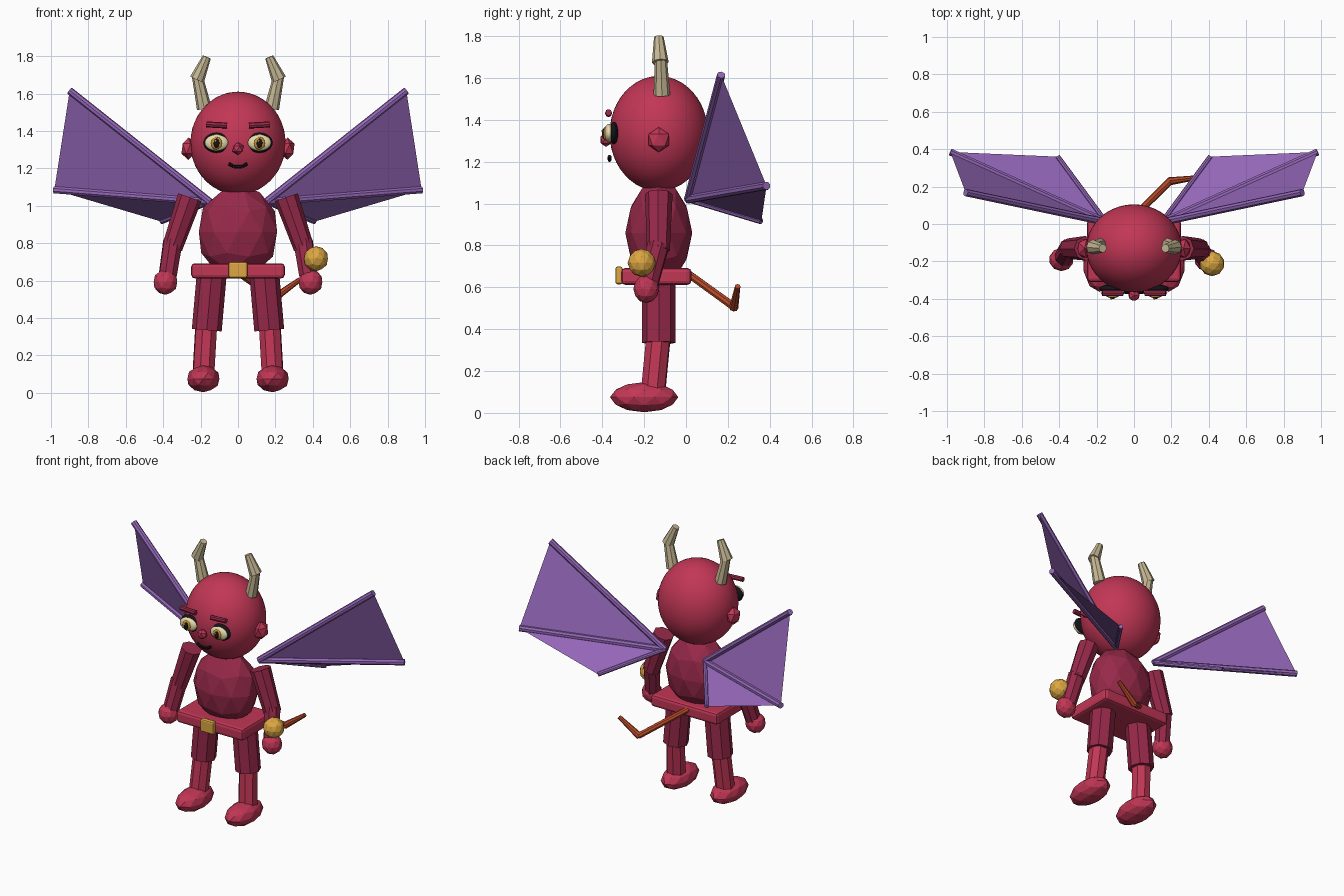
import bpy, bmesh, math
from mathutils import Vector

if "Cube" in bpy.data.objects:
    bpy.data.objects.remove(bpy.data.objects["Cube"])


def material(name, r, g, b):
    m = bpy.data.materials.new(name)
    m.diffuse_color = [(c / 255) ** 2.2 for c in (r, g, b)] + [1]
    m.use_nodes = True
    m.node_tree.nodes["Principled BSDF"].inputs["Base Color"].default_value = m.diffuse_color
    return m


RED = material("bright red", 192, 57, 86)
DARK = material("deep red", 150, 45, 75)
PURPLE = material("wing purple", 146, 102, 182)
GOLD = material("gold", 220, 166, 68)
BONE = material("horn beige", 196, 182, 146)
CREAM = material("eye cream", 232, 220, 170)
BLACK = material("black", 26, 26, 32)
AMBER = material("iris amber", 205, 145, 50)
RUST = material("tail rust", 182, 75, 45)


def finish(name, bm, mat, smooth=False):
    me = bpy.data.meshes.new(name)
    bm.to_mesh(me)
    bm.free()
    me.materials.append(mat)
    for p in me.polygons:
        p.use_smooth = smooth
    ob = bpy.data.objects.new(name, me)
    bpy.context.collection.objects.link(ob)
    return ob


def blob(name, center, radii, mat, sub=2, smooth=False):
    bm = bmesh.new()
    bmesh.ops.create_icosphere(bm, subdivisions=sub, radius=1)
    for v in bm.verts:
        v.co = Vector([v.co[i] * radii[i] + center[i] for i in range(3)])
    return finish(name, bm, mat, smooth)


def limb(name, a, b, r1, r2, mat, sides=8):
    a, b = Vector(a), Vector(b)
    bm = bmesh.new()
    bmesh.ops.create_cone(bm, cap_ends=True, segments=sides,
                          radius1=r1, radius2=r2, depth=(b - a).length)
    rot = Vector((0, 0, 1)).rotation_difference(b - a).to_matrix()
    for v in bm.verts:
        v.co = rot @ v.co + (a + b) / 2
    return finish(name, bm, mat)


def box(name, center, size, bevel, mat):
    bm = bmesh.new()
    bmesh.ops.create_cube(bm, size=1)
    for v in bm.verts:
        v.co = Vector([v.co[i] * size[i] + center[i] for i in range(3)])
    bmesh.ops.bevel(bm, geom=bm.edges[:], offset=bevel, segments=2,
                    profile=0.5, affect='EDGES')
    return finish(name, bm, mat)


# Head, torso and belt
blob("head", (0, -0.13, 1.335), (0.255, 0.235, 0.275), RED, 4, True)
blob("nose", (0, -0.382, 1.305), (0.034, 0.032, 0.034), RED, 1)
blob("torso", (0, -0.13, 0.86), (0.22, 0.16, 0.25), DARK)
box("belt", (0, -0.142, 0.652), (0.5, 0.335, 0.08), 0.018, RED)
box("buckle", (0, -0.32, 0.657), (0.1, 0.034, 0.085), 0.01, GOLD)

# Smile made of short rods
smile = [(-0.05, 1.225), (-0.022, 1.208), (0.022, 1.208), (0.05, 1.225)]
for p, q in zip(smile, smile[1:]):
    limb("mouth", (p[0], -0.365, p[1]), (q[0], -0.365, q[1]), 0.009, 0.009, BLACK)

for s, side in ((-1, "left"), (1, "right")):
    # Face
    ex, ez = s * 0.115, 1.337
    blob(side + "_eye_rim", (ex, -0.345, ez), (0.071, 0.022, 0.054), BLACK, 3, True)
    blob(side + "_eye", (ex, -0.368, ez), (0.063, 0.022, 0.044), CREAM, 3, True)
    blob(side + "_iris", (ex, -0.386, ez - 0.003), (0.03, 0.01, 0.035), AMBER, 2, True)
    blob(side + "_pupil", (ex, -0.393, ez - 0.003), (0.016, 0.008, 0.026), BLACK, 2, True)
    blob(side + "_eye_glint", (ex - 0.006, -0.4, ez + 0.01), (0.006, 0.004, 0.007), CREAM, 1)
    limb(side + "_brow", (s * 0.058, -0.37, 1.429), (s * 0.17, -0.37, 1.435),
         0.016, 0.016, DARK)
    blob(side + "_ear", (s * 0.265, -0.13, 1.305), (0.042, 0.058, 0.06), RED, 1)

    # Horns
    limb(side + "_horn_base", (s * 0.18, -0.115, 1.52), (s * 0.217, -0.12, 1.69),
         0.04, 0.029, BONE)
    limb(side + "_horn_tip", (s * 0.219, -0.123, 1.675), (s * 0.167, -0.13, 1.795),
         0.04, 0.023, BONE)

    # Arms
    limb(side + "_upper_arm", (s * 0.258, -0.13, 1.045), (s * 0.352, -0.132, 0.775),
         0.066, 0.055, DARK)
    limb(side + "_forearm", (s * 0.348, -0.13, 0.81), (s * 0.38, -0.185, 0.6),
         0.054, 0.05, DARK)
    blob(side + "_hand", (s * 0.388, -0.19, 0.592), (0.066, 0.062, 0.068), RED)

    # Legs
    limb(side + "_thigh", (s * 0.14, -0.13, 0.64), (s * 0.167, -0.13, 0.335),
         0.08, 0.08, DARK)
    limb(side + "_shin", (s * 0.17, -0.132, 0.36), (s * 0.185, -0.157, 0.1),
         0.061, 0.061, RED)
    blob(side + "_foot", (s * 0.185, -0.2, 0.075), (0.09, 0.163, 0.072), RED)

    # Wing: three bones with a thin sheet stretched between them
    root = Vector((s * 0.15, 0.01, 1.02))
    tips = [Vector(t) for t in ((s * 0.9, 0.168, 1.615),
                                (s * 0.982, 0.385, 1.085),
                                (s * 0.408, 0.36, 0.915))]
    for i, t in enumerate(tips):
        r = 0.02 if i < 2 else 0.014
        limb(side + "_wing_bone", root, t, r, r, PURPLE)
    bm = bmesh.new()
    v = [bm.verts.new(p) for p in [root] + tips]
    for tri in ((v[0], v[1], v[2]), (v[0], v[2], v[3])):
        f = bm.faces.new(tri)
        f.normal_update()
        if f.normal.y < 0:
            f.normal_flip()
    finish(side + "_wing_sheet", bm, PURPLE)

# Ball held by one hand
blob("gold_ball", (0.417, -0.212, 0.717), (0.067, 0.067, 0.067), GOLD)

# Bent tail
limb("tail_base", (-0.03, 0.01, 0.665), (0.195, 0.232, 0.505), 0.019, 0.02, RUST)
limb("tail_tip", (0.188, 0.228, 0.502), (0.33, 0.247, 0.605), 0.022, 0.013, RUST)
